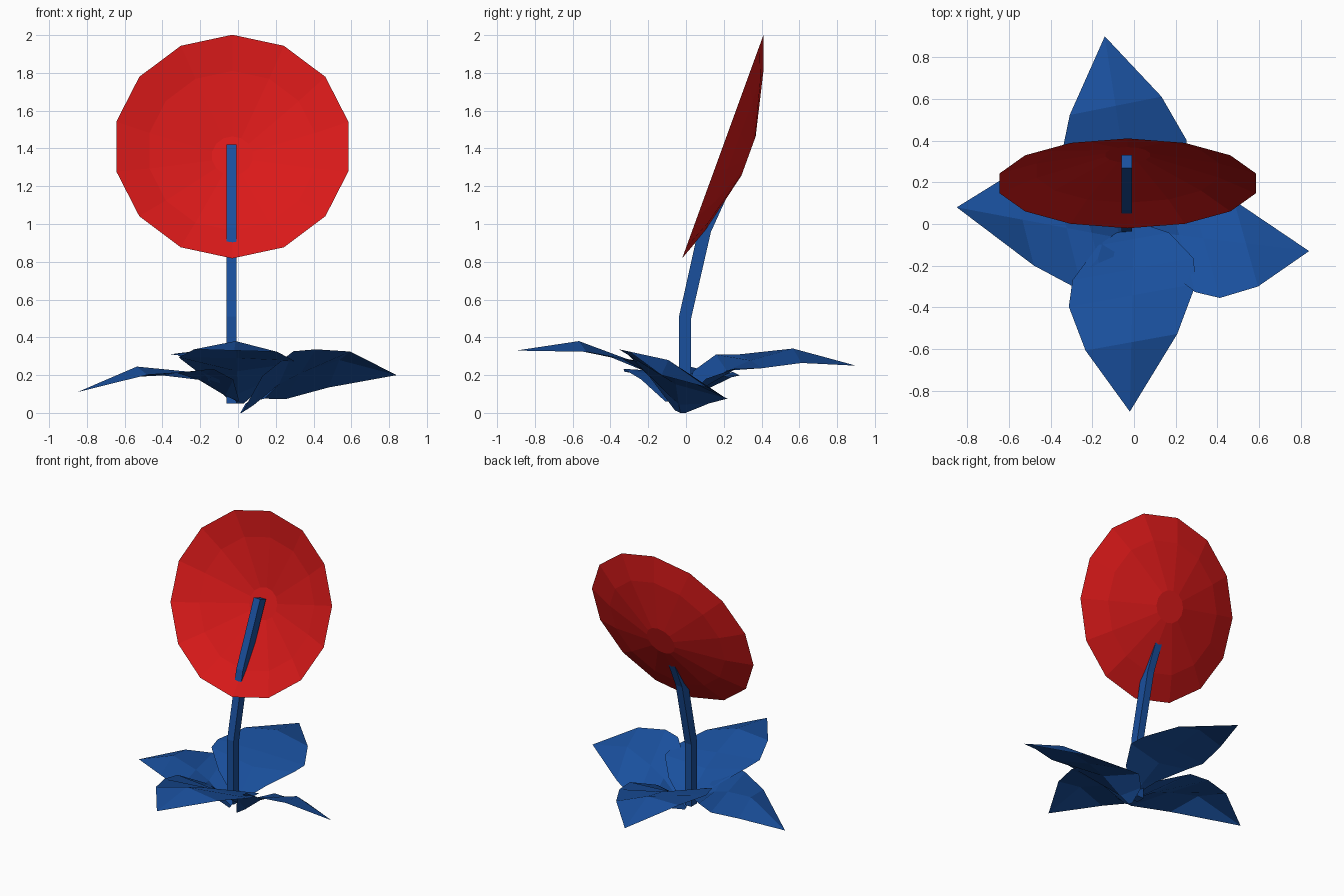
import bpy, bmesh, math
from mathutils import Vector

if "Cube" in bpy.data.objects:
    bpy.data.objects.remove(bpy.data.objects["Cube"])


def material(name, color):
    m = bpy.data.materials.new(name)
    m.diffuse_color = color
    m.use_nodes = True
    m.node_tree.nodes["Principled BSDF"].inputs["Base Color"].default_value = m.diffuse_color
    return m


RED = material("red", (0.7, 0.01, 0.01, 1))
BLUE = material("blue", (0.01, 0.08, 0.34, 1))


def build(name, verts, faces, mat):
    mesh = bpy.data.meshes.new(name)
    mesh.from_pydata(verts, [], faces)
    bm = bmesh.new()
    bm.from_mesh(mesh)
    bmesh.ops.recalc_face_normals(bm, faces=bm.faces)
    bm.to_mesh(mesh)
    bm.free()
    mesh.materials.append(mat)
    ob = bpy.data.objects.new(name, mesh)
    bpy.context.collection.objects.link(ob)
    return ob


# Flower: shallow open 14-sided bowl, tilted to face forward and up
SIDES = 14
centre = Vector((-0.03, 0.195, 1.41))
tilt = math.radians(20)
up = Vector((0, math.sin(tilt), math.cos(tilt)))
back = Vector((0, math.cos(tilt), -math.sin(tilt)))
verts, faces = [], []
for r, depth in [(0.63, 0), (0.45, 0.065), (0.11, 0.145)]:
    for i in range(SIDES):
        a = 2 * math.pi * i / SIDES
        verts.append(centre + up * r * math.cos(a) + Vector((r * math.sin(a), 0, 0)) + back * depth)
for k in range(2):
    for i in range(SIDES):
        j = (i + 1) % SIDES
        faces.append((k * SIDES + i, k * SIDES + j, (k + 1) * SIDES + j, (k + 1) * SIDES + i))
faces.append(tuple(range(2 * SIDES, 3 * SIDES)))
build("flower_bowl", verts, faces, RED)

# Stem: square bar bending backward through the bowl
verts, faces = [], []
for y, z, dz in [(-0.005, 0.05, 0), (-0.005, 0.505, 0.005), (0.10, 0.97, 0.012), (0.30, 1.41, 0.012)]:
    for sx, sy in [(-1, -1), (1, -1), (1, 1), (-1, 1)]:
        verts.append((-0.035 + sx * 0.026, y + sy * 0.032, z - sy * dz))
for k in range(3):
    for i in range(4):
        j = (i + 1) % 4
        faces.append((4 * k + i, 4 * k + j, 4 * k + 4 + j, 4 * k + 4 + i))
faces += [(3, 2, 1, 0), (12, 13, 14, 15)]
build("stem", verts, faces, BLUE)

# Leaf stations: distance along, half width, midrib height, edge height
LEAF = [(0, 0.03, 0.05, 0.05), (0.08, 0.17, 0.10, 0.18), (0.24, 0.29, 0.22, 0.27),
        (0.38, 0.305, 0.29, 0.285), (0.63, 0.22, 0.38, 0.33), (1, 0, 0.33, 0.33)]


def leaf(name, heading, base, tip, lift, droop, roll, skew, width=1):
    """Cupped near the base, ridged toward the tip."""
    h = Vector(heading)
    left = Vector((-h.y, h.x)) - skew * h
    b, t = Vector(base), Vector(tip)
    verts, faces = [], []
    for s, w, zm, ze in LEAF[:-1]:
        for side in (-1, 0, 1):
            v = side * w * width
            p = b + (t - b) * s + left * v
            z = (zm if side == 0 else ze) + lift + droop * s + roll * v
            verts.append((p.x, p.y, max(z, 0)))
    verts.append((t.x, t.y, LEAF[-1][2] + lift + droop))
    n = len(LEAF) - 1
    for k in range(n - 1):
        for i in (0, 1):
            a = 3 * k + i
            faces.append((a + 1, a, a + 3, a + 4))
    last = 3 * (n - 1)
    faces += [(last + 1, last, 3 * n), (last + 2, last + 1, 3 * n)]
    ob = build(name, verts, faces, BLUE)
    # keep the upper side facing up
    if sum(p.normal.z for p in ob.data.polygons) < 0:
        ob.data.flip_normals()


leaf("front_leaf", (0, -1), (0.0, 0.0), (-0.02, -0.90), 0, 0, -0.03, 0.18)
leaf("back_leaf", (0, 1), (0, 0), (-0.14, 0.90), 0.03, -0.11, 0.12, 0.2)
leaf("right_leaf", (1, 0), (0.02, -0.03), (0.84, -0.13), -0.05, -0.08, -0.46, 0.28, 0.94)
leaf("left_leaf", (-1, 0), (0, -0.08), (-0.85, 0.08), 0.01, -0.23, 0.03, 0.25)
